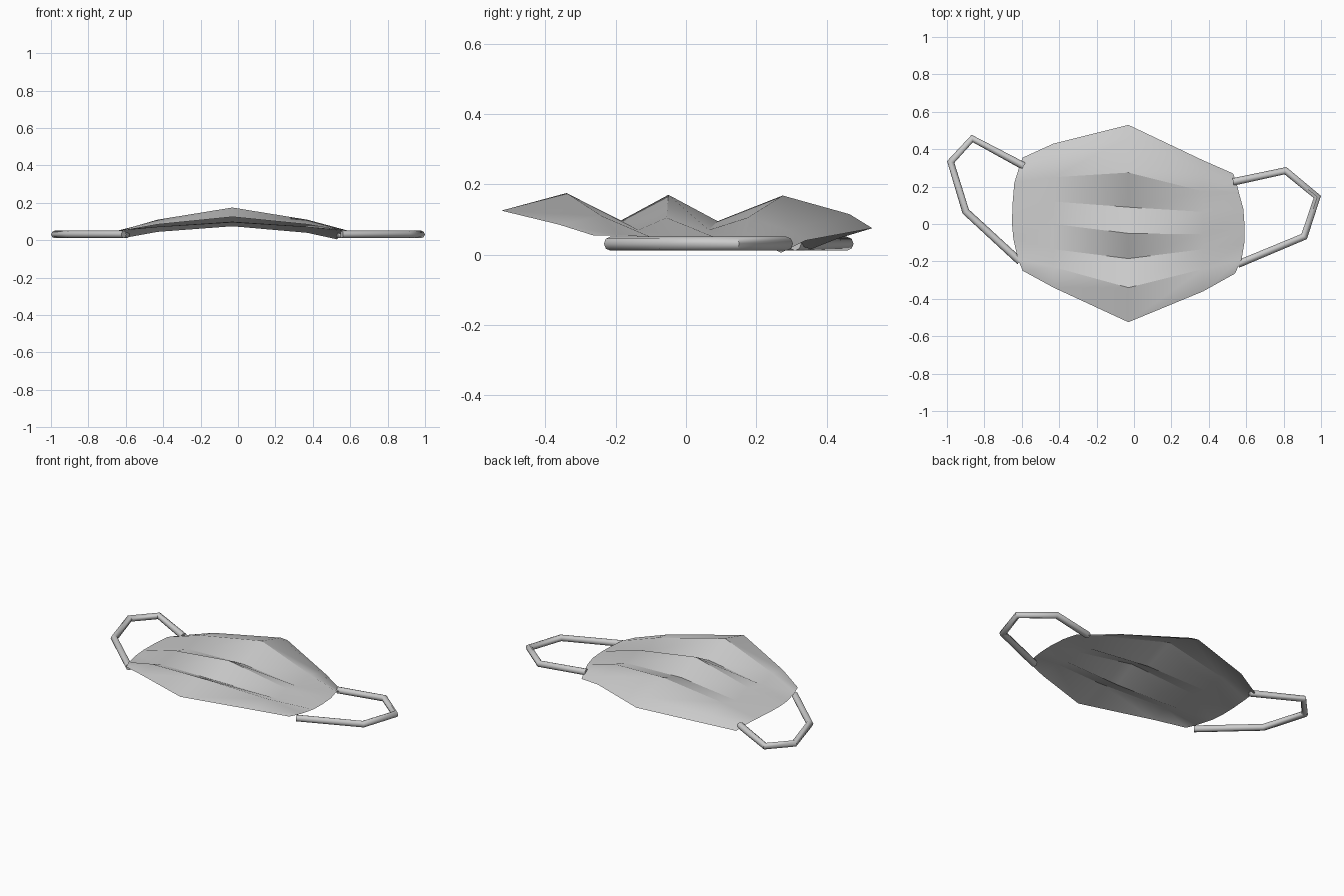
import bpy, bmesh, math

cube = bpy.data.objects.get("Cube")
if cube:
    bpy.data.objects.remove(cube, do_unlink=True)


def make_material(name, value):
    m = bpy.data.materials.new(name)
    m.use_nodes = True
    col = (value, value, value, 1)
    m.diffuse_color = col
    m.node_tree.nodes["Principled BSDF"].inputs["Base Color"].default_value = col
    return m


grey = make_material("light_grey", 0.6)


def smooth(obj, degrees):
    bpy.ops.object.select_all(action="DESELECT")
    obj.select_set(True)
    bpy.context.view_layer.objects.active = obj
    bpy.ops.object.shade_smooth_by_angle(angle=math.radians(degrees))


# Pleated sheet: each column lists (y, z) of the folds from front to back
columns = [
    [(-.25, .055), (-.19, .055), (-.08, .05), (0, .05), (.1, .05), (.22, .05), (.3, .035), (.355, .015)],
    [(-.34, .085), (-.23, .11), (-.135, .07), (0, .105), (.12, .07), (.25, .105), (.37, .075), (.43, .045)],
    [(-.525, .125), (-.34, .175), (-.185, .097), (-.05, .17), (.09, .095), (.275, .168), (.465, .115), (.53, .075)],
    [(-.36, .085), (-.24, .11), (-.135, .07), (-.055, .105), (.065, .07), (.175, .105), (.29, .07), (.34, .04)],
    [(-.265, .055), (-.19, .055), (-.1, .05), (-.02, .05), (.08, .05), (.17, .05), (.23, .025), (.27, .005)],
]
inner_x = [-.43, -.03, .37]
left_x = [-.595, -.62, -.645, -.652, -.65, -.64, -.615, -.595]
right_x = [.54, .575, .59, .592, .585, .56, .545, .53]

bm = bmesh.new()
grid = []
for c, column in enumerate(columns):
    xs = left_x if c == 0 else right_x if c == 4 else [inner_x[c - 1]] * 8
    grid.append([bm.verts.new((x, y, z)) for x, (y, z) in zip(xs, column)])
for a, b in zip(grid, grid[1:]):
    for i in range(7):
        bm.faces.new((a[i], b[i], b[i + 1], a[i + 1]))
mesh = bpy.data.meshes.new("pleated_mask")
bm.to_mesh(mesh)
bm.free()
mask = bpy.data.objects.new("pleated_mask", mesh)
bpy.context.collection.objects.link(mask)
mesh.materials.append(grey)
smooth(mask, 30)


# Ear loops: bent round cords lying flat
def ear_loop(name, path):
    curve = bpy.data.curves.new(name, "CURVE")
    curve.dimensions = "3D"
    curve.bevel_depth = .02
    curve.bevel_resolution = 2
    curve.use_fill_caps = True
    spline = curve.splines.new("POLY")
    spline.points.add(len(path) - 1)
    for p, (x, y) in zip(spline.points, path):
        p.co = (x, y, .031, 1)
    obj = bpy.data.objects.new(name, curve)
    bpy.context.collection.objects.link(obj)
    bpy.ops.object.select_all(action="DESELECT")
    obj.select_set(True)
    bpy.context.view_layer.objects.active = obj
    bpy.ops.object.convert(target="MESH")
    obj = bpy.context.view_layer.objects.active
    obj.data.materials.clear()
    obj.data.materials.append(grey)
    smooth(obj, 50)


ear_loop("right_ear_loop", [(-.59, .31), (-.865, .457), (-.98, .332), (-.9, .067), (-.61, -.2)])
ear_loop("left_ear_loop", [(.53, .225), (.81, .285), (.98, .145), (.91, -.067), (.555, -.215)])
